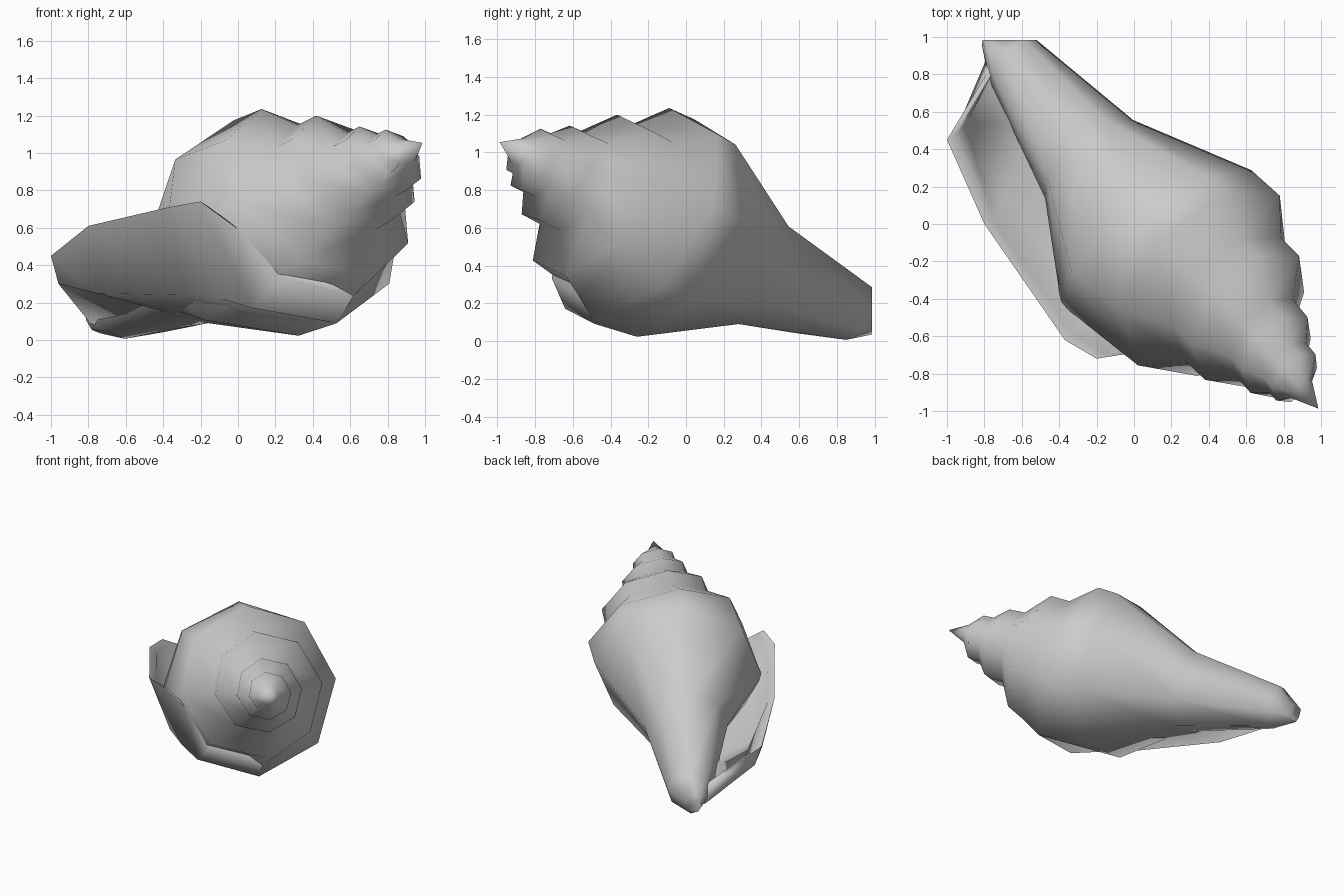
import bpy, bmesh, math
from mathutils import Vector

if "Cube" in bpy.data.objects:
    bpy.data.objects.remove(bpy.data.objects["Cube"])

# shell axis frame: siphon end, axis towards the spire, two cross directions
S = Vector((-0.68, 0.95, 0.15))
D = Vector((1.66, -1.93, 0.90)).normalized()
U = Vector((0.758, 0.652, 0)).normalized()
V = D.cross(U)
SIDES = 8
START = math.radians(273)

def cyl(t, r, ang, tilt=0.0):
    # the big whorl sits slightly off the spire axis
    f = max(0.0, min(1.0, (2.1 - t) / 0.6)) * max(0.3, min(1.0, t / 0.6))
    v = r * math.sin(ang)
    p = S + D * (t - tilt * v) + U * (r * math.cos(ang) - 0.06 * f) + V * (v - 0.025 * f)
    p.y = min(p.y, 0.985)
    return p

# shoulder spiral: height and radius every half turn
HEIGHT = [1.58, 1.75, 1.92, 2.07, 2.24, 2.33, 2.44, 2.50, 2.53]
RADIUS = [0.66, 0.60, 0.51, 0.42, 0.30, 0.25, 0.19, 0.165, 0.12]

def lerp(tab, n):
    i = min(int(n * 2), len(tab) - 2)
    f = n * 2 - i
    return tab[i] * (1 - f) + tab[i + 1] * f

def shoulder(n, a):
    return cyl(lerp(HEIGHT, n), lerp(RADIUS, n), a, 0.25)

def suture(n, a):
    h, h2 = lerp(HEIGHT, n), lerp(HEIGHT, n + 1)
    flush = 1.01 + 0.11 * max(0.0, 1 - 4 * n)
    return cyl(h + 0.55 * (h2 - h), lerp(RADIUS, n + 1) * flush, a, 0.25)

def finish(bm, name, angle):
    bmesh.ops.recalc_face_normals(bm, faces=bm.faces)
    me = bpy.data.meshes.new(name)
    bm.to_mesh(me)
    bm.free()
    ob = bpy.data.objects.new(name, me)
    bpy.context.collection.objects.link(ob)
    bpy.ops.object.select_all(action='DESELECT')
    ob.select_set(True)
    bpy.context.view_layer.objects.active = ob
    bpy.ops.object.shade_smooth_by_angle(angle=math.radians(angle))
    return ob

# body and stepped spire, one column of points per side
bm = bmesh.new()
cols = []
for j in range(SIDES):
    a = START + j * 2 * math.pi / SIDES
    pts = [cyl(-0.10, 0.08, a), cyl(0.07, 0.17, a), cyl(0.78, 0.315, a),
           cyl(1.44 - 0.05 * max(0, j - 3), 0.62, a)]
    for w in range(4):
        n = j / SIDES + w
        pts.append(shoulder(n, a))
        if w < 3:
            pts.append(suture(n, a))
    pts.append(cyl(2.56, 0.075, a))
    cols.append([bm.verts.new(p) for p in pts])
apex = bm.verts.new(cyl(2.71, 0, 0))
top = len(cols[0]) - 1
for j in range(SIDES - 1):
    a, b = cols[j], cols[j + 1]
    for i in range(top):
        bm.faces.new((a[i], b[i], b[i + 1], a[i + 1]))
# seam column climbs one whorl
a, b = cols[-1], cols[0]
for i in range(3):
    bm.faces.new((a[i], b[i], b[i + 1], a[i + 1]))
bm.faces.new((a[3], b[3], b[4], b[5]))
for i in range(3, top - 1):
    bm.faces.new((a[i], b[i + 2], b[min(i + 3, top)], a[i + 1])) if i + 2 < top \
        else bm.faces.new((a[i], b[top], a[top], a[i + 1]))
for j in range(SIDES):
    bm.faces.new((cols[j][top], cols[(j + 1) % SIDES][top], apex))
bm.faces.new([c[0] for c in cols])
finish(bm, "shell_body", 75)

# flared lip: attached edge, outer wall, rim, inner wall
RIM = [(0.09, -0.665, 0.57), (-0.01, -0.69, 0.60), (-0.20, -0.72, 0.74), (-0.37, -0.62, 0.71),
       (-0.80, 0.0, 0.61), (-1.0, 0.45, 0.45), (-0.79, 0.80, 0.24)]
WALL = [(0.24, -0.71, 0.33), (0.08, -0.64, 0.17), (-0.09, -0.59, 0.22), (-0.30, -0.45, 0.24),
        (-0.76, 0.10, 0.25), (-0.96, 0.48, 0.30), (-0.79, 0.88, 0.09)]
ROOT = [suture(0, START), shoulder(0, START)] + [cyl(t, r, START) for t, r in
        ((1.44, 0.62), (1.15, 0.485), (0.78, 0.315), (0.40, 0.24), (0.07, 0.17))]
INNER = [1.6, 1.5, 1.38, 1.15, 0.8, 0.4, 0.07]
bm = bmesh.new()
rows = []
for c, w, root, t in zip(RIM, WALL, ROOT, INNER):
    c, w = Vector(c), Vector(w)
    pts = [root, w, c, c + U * 0.05 - V * 0.03,
           w + U * 0.08 + Vector((0, 0, 0.06)), cyl(t, 0.13, math.radians(215))]
    rows.append([bm.verts.new(p) for p in pts])
for p, q in zip(rows, rows[1:]):
    for i in range(6):
        k = (i + 1) % 6
        bm.faces.new((p[i], q[i], q[k], p[k]))
bm.faces.new(rows[0])
bm.faces.new(rows[-1])
finish(bm, "shell_lip", 85)
